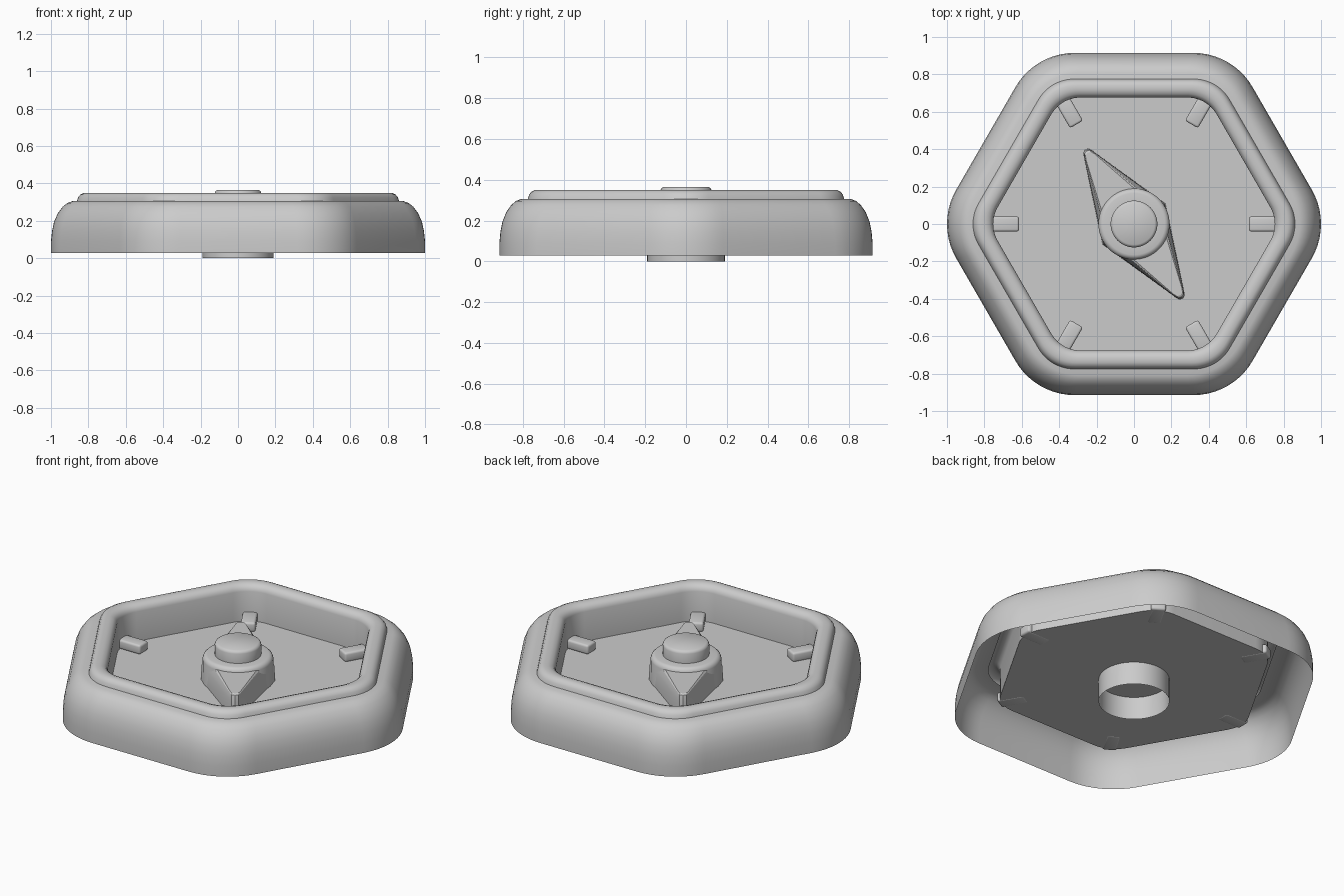
import bpy, bmesh
from math import pi, cos, sin, sqrt, atan2, radians

if "Cube" in bpy.data.objects:
    bpy.data.objects.remove(bpy.data.objects["Cube"])


def finish(name, bm, angle=35):
    bmesh.ops.recalc_face_normals(bm, faces=bm.faces)
    me = bpy.data.meshes.new(name)
    bm.to_mesh(me)
    bm.free()
    ob = bpy.data.objects.new(name, me)
    bpy.context.collection.objects.link(ob)
    bpy.ops.object.select_all(action='DESELECT')
    ob.select_set(True)
    bpy.context.view_layer.objects.active = ob
    bpy.ops.object.shade_smooth_by_angle(angle=radians(angle))
    return ob


def hex_ring(apothem, r, segs=10):
    """Rounded hexagon outline with corners on the x axis."""
    d = (apothem - r) / cos(pi / 6)
    pts = []
    for k in range(6):
        a = k * pi / 3
        for i in range(segs + 1):
            t = a - pi / 6 + pi / 3 * i / segs
            pts.append((d * cos(a) + r * cos(t), d * sin(a) + r * sin(t)))
    return pts


def loft(name, rings, cap_end=False, cap_start=False, angle=35):
    """Skin a list of (outline, z) rings."""
    bm = bmesh.new()
    loops = [[bm.verts.new((x, y, z)) for x, y in pts] for pts, z in rings]
    n = len(loops[0])
    for a, b in zip(loops, loops[1:]):
        for i in range(n):
            j = (i + 1) % n
            bm.faces.new((a[i], a[j], b[j], b[i]))
    if cap_end:
        bm.faces.new(loops[-1])
    if cap_start:
        bm.faces.new(loops[0])
    return finish(name, bm, angle)


def circle(r, n=64):
    return [(r * cos(2 * pi * i / n), r * sin(2 * pi * i / n)) for i in range(n)]


# outer shell, open underneath: apothem, corner radius, height
shell = [(.915, .366, .028), (.915, .366, .09), (.91, .365, .145),
         (.9, .36, .195), (.882, .355, .24), (.858, .345, .275),
         (.835, .335, .295), (.81, .32, .305), (.74, .25, .307)]
loft("outer_shell", [(hex_ring(a, r), z) for a, r, z in shell])

# raised bezel with inner wall down to the dial
bezel = [(.775, .22, .306), (.77, .22, .325), (.76, .22, .34), (.742, .21, .349),
         (.715, .2, .349), (.695, .19, .342), (.682, .185, .328),
         (.676, .18, .31), (.676, .18, .135)]
loft("bezel", [(hex_ring(a, r), z) for a, r, z in bezel], angle=50)

# dial plate
loft("dial_plate", [(hex_ring(.676, .18), .135)], cap_end=True)

# centre hub with raised cap, hollow underneath
hub = [(.19, 0), (.19, .265), (.186, .278), (.176, .288), (.165, .291), (.125, .292),
       (.125, .348), (.121, .358), (.11, .365)]
loft("centre_hub", [(circle(r), z) for r, z in hub], cap_end=True, angle=50)


# double-ended needle
def diamond(length, width):
    half = [(0, -width), (length * .94, -.028), (length * .985, -.018), (length, 0),
            (length * .985, .018), (length * .94, .028)]
    pts = half + [(-x, -y) for x, y in half]
    a = atan2(-.40, .26)
    return [(x * cos(a) - y * sin(a), x * sin(a) + y * cos(a)) for x, y in pts]


loft("needle", [(diamond(.477, .2), .136), (diamond(.475, .195), .225),
                (diamond(.466, .165), .262), (diamond(.455, .15), .268)],
     cap_end=True, cap_start=True, angle=25)

# six hour markers at the corners
for k in range(6):
    bm = bmesh.new()
    bmesh.ops.create_cube(bm, size=1)
    for v in bm.verts:
        v.co = (v.co.x * .155 + .6925, v.co.y * .08, v.co.z * .055 + .161)
    bmesh.ops.bevel(bm, geom=bm.edges[:], offset=.012, segments=3,
                    affect='EDGES', profile=.5)
    ob = finish("marker_%d" % (k + 1), bm, 40)
    ob.rotation_euler.z = k * pi / 3
